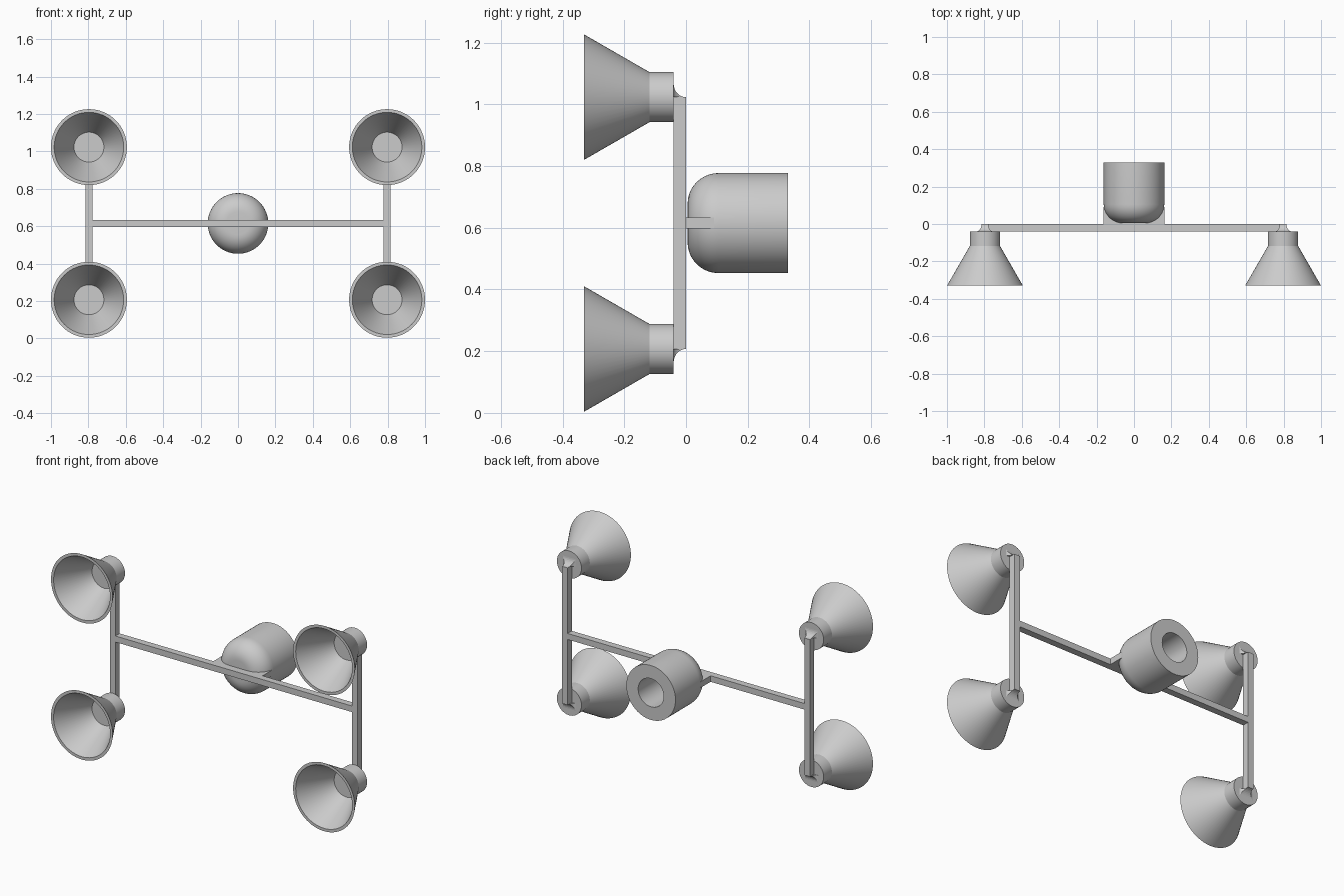
import bpy, bmesh
from math import sin, cos, pi, radians

cube = bpy.data.objects.get("Cube")
if cube:
    bpy.data.objects.remove(cube, do_unlink=True)

grey = bpy.data.materials.new("grey_metal")
grey.use_nodes = True
grey.diffuse_color = (0.6, 0.6, 0.6, 1)
grey.node_tree.nodes["Principled BSDF"].inputs["Base Color"].default_value = (0.6, 0.6, 0.6, 1)

MID_Z = 0.615      # height of the cross bar
ARM_X = 0.797      # sideways position of the uprights
REACH = 0.408      # cross bar to lamp centre
HALF = 0.018       # half thickness of the bars
BAR_Y = -0.04      # front of the bars


def finish(name, bm, location, smooth=False):
    bmesh.ops.recalc_face_normals(bm, faces=bm.faces)
    mesh = bpy.data.meshes.new(name)
    bm.to_mesh(mesh)
    bm.free()
    mesh.materials.append(grey)
    obj = bpy.data.objects.new(name, mesh)
    obj.location = location
    bpy.context.collection.objects.link(obj)
    if smooth:
        bpy.ops.object.select_all(action='DESELECT')
        obj.select_set(True)
        bpy.context.view_layer.objects.active = obj
        bpy.ops.object.shade_smooth_by_angle(angle=radians(35))
    return obj


def box(name, low, high):
    bm = bmesh.new()
    bmesh.ops.create_cube(bm, size=1)
    for v in bm.verts:
        v.co = [(h - l) * c for l, h, c in zip(low, high, v.co)]
    finish(name, bm, [(l + h) / 2 for l, h in zip(low, high)])


def lathe(name, profile, location, closed=False, sides=64):
    """Turn (radius, y) points around the y axis."""
    bm = bmesh.new()
    rings = []
    for r, y in profile:
        if r == 0:
            rings.append([bm.verts.new((0, y, 0))] * sides)
        else:
            angles = [2 * pi * i / sides for i in range(sides)]
            rings.append([bm.verts.new((r * cos(a), y, r * sin(a))) for a in angles])
    pairs = list(zip(rings, rings[1:]))
    if closed:
        pairs.append((rings[-1], rings[0]))
    for a, b in pairs:
        for i in range(sides):
            j = (i + 1) % sides
            corners = list(dict.fromkeys((a[i], a[j], b[j], b[i])))
            bm.faces.new(corners)
    finish(name, bm, location, smooth=True)


def bracket(name, location, up):
    """Concave flare between the end of an upright and the lamp neck."""
    bm = bmesh.new()
    rows = []
    steps = 8
    for i in range(steps + 1):
        t = i / steps * pi / 2
        y = BAR_Y * (1 - sin(t))
        z = 0.043 * (1 - cos(pi / 2 - t)) * up
        w = HALF + 0.027 * y / BAR_Y
        # outer edge sweeps inward as it moves back
        rows.append([bm.verts.new((s * w, y, h)) for h in (0, z) for s in (-1, 1)])
    for a, b in zip(rows, rows[1:]):
        for p, q in ((0, 1), (1, 3), (3, 2), (2, 0)):
            bm.faces.new((a[p], a[q], b[q], b[p]))
    for row in (rows[0], rows[-1]):
        bm.faces.new((row[0], row[1], row[3], row[2]))
    # make the wide end of the sweep sit against the neck
    for i, row in enumerate(rows):
        t = i / steps * pi / 2
        for v in row[2:]:
            v.co.z = 0.043 * (1 - sin(t)) * up
            v.co.y = BAR_Y * cos(t)
        for v in row[:2]:
            v.co.y = BAR_Y * cos(t)
    finish(name, bm, location)


# Frame: cross bar and two uprights
box("cross_bar", (-ARM_X, BAR_Y, MID_Z - HALF), (ARM_X, 0, MID_Z + HALF))
for side, sx in (("left", 1), ("right", -1)):
    x = sx * ARM_X
    box(side + "_upright", (x - HALF, BAR_Y, MID_Z - REACH), (x + HALF, 0, MID_Z + REACH))
    # Lamps at each end: neck, flared shade and bracket
    for level, up in (("upper", 1), ("lower", -1)):
        spot = (x, 0, MID_Z + up * REACH)
        tag = level + "_" + side
        lathe(tag + "_neck", [(0, -0.12), (0.081, -0.12), (0.081, BAR_Y), (0, BAR_Y)], spot)
        lathe(tag + "_shade", [(0.203, -0.33), (0.081, -0.118), (0.08, -0.12), (0.186, -0.33)],
              spot, closed=True)
        bracket(tag + "_bracket", spot, up)

# Central socket: domed front, flat back with a round bore
R, ROUND, FRONT, BACK, BORE = 0.162, 0.1, 0.005, 0.33, 0.084
dome = [(R - ROUND + ROUND * sin(a), FRONT + ROUND - ROUND * cos(a))
        for a in (i * pi / 20 for i in range(11))]
lathe("socket", [(0, FRONT)] + dome + [(R, BACK), (BORE, BACK), (BORE, 0.1), (0, 0.1)],
      (0, 0, MID_Z))
box("socket_web", (-R, 0, MID_Z - HALF), (R, 0.09, MID_Z + HALF))
